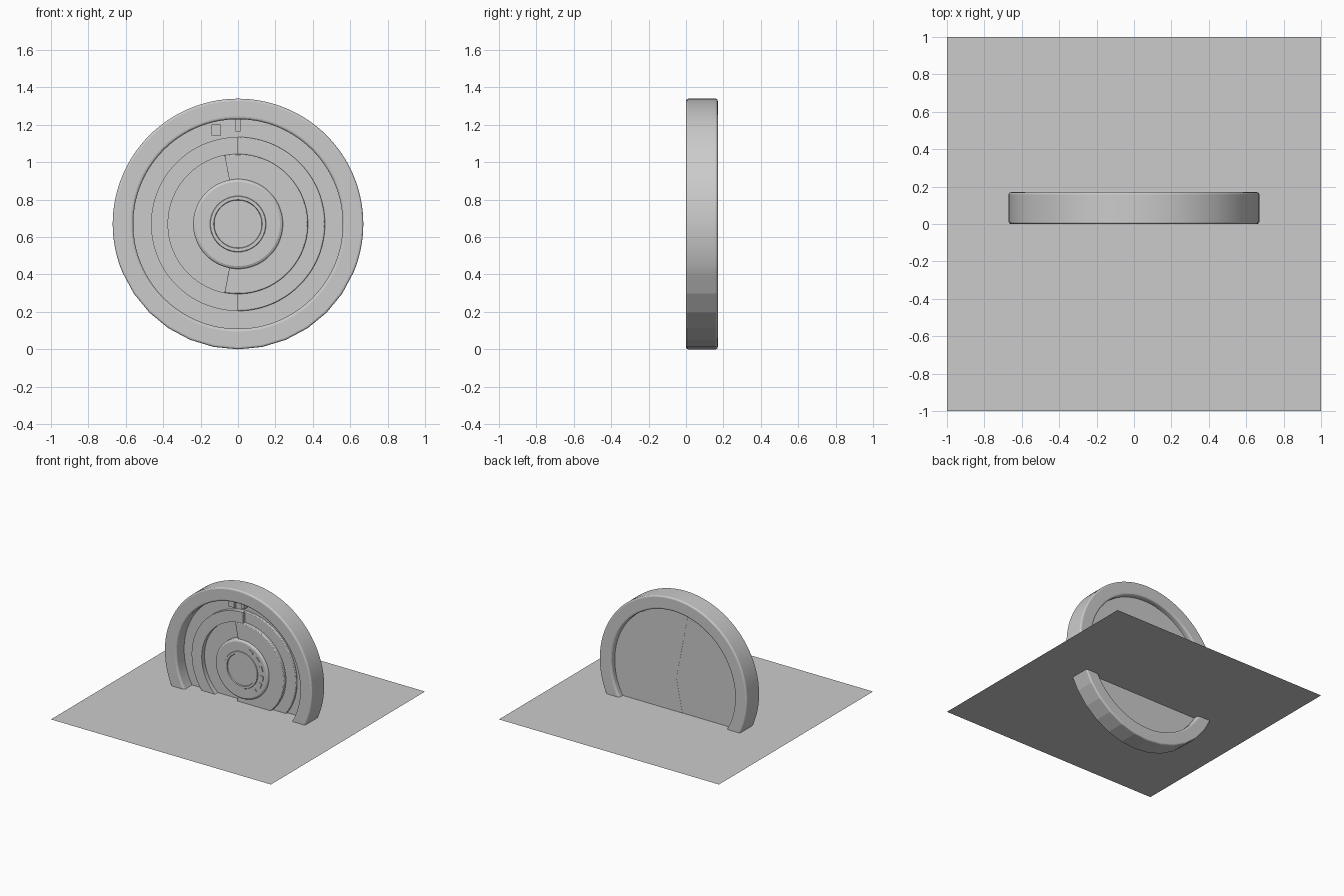
import bpy, bmesh, math
from mathutils import Matrix

if "Cube" in bpy.data.objects:
    bpy.data.objects.remove(bpy.data.objects["Cube"])

CZ = 0.67          # height of the door axis
SEAM = 101.1       # angle at which the chevron seam meets the rim
STEP = 11.25       # coarse facet width on the rim's underside


def finish(name, bm, angle=20):
    bmesh.ops.recalc_face_normals(bm, faces=bm.faces)
    me = bpy.data.meshes.new(name)
    bm.to_mesh(me)
    bm.free()
    ob = bpy.data.objects.new(name, me)
    bpy.context.collection.objects.link(ob)
    bpy.ops.object.select_all(action='DESELECT')
    ob.select_set(True)
    bpy.context.view_layer.objects.active = ob
    bpy.ops.object.shade_smooth_by_angle(angle=math.radians(angle))
    return ob


def polar(r, deg):
    a = math.radians(deg)
    return (r * math.cos(a), CZ + r * math.sin(a))


def arc(r, a0, a1, n=64):
    return [polar(r, a0 + (a1 - a0) * i / n) for i in range(n + 1)]


def prism(name, outline, y0, y1, bevel=0.0):
    """Extrude an x/z outline from y0 to y1."""
    bm = bmesh.new()
    front = bm.faces.new([bm.verts.new((x, y0, z)) for x, z in outline])
    ext = bmesh.ops.extrude_face_region(bm, geom=[front], use_keep_orig=True)
    for v in ext['geom']:
        if isinstance(v, bmesh.types.BMVert):
            v.co.y = y1
    ob = finish(name, bm)
    if bevel:
        m = ob.modifiers.new("edge_bevel", 'BEVEL')
        m.width, m.segments = bevel, 2
        m.limit_method, m.angle_limit = 'ANGLE', math.radians(40)
    return ob


def lathe(name, profile, radius=lambda r, a: r, closed=True, n=128, angle=20):
    """Spin an (r, y) profile round the door axis."""
    bm = bmesh.new()
    rows = []
    for i in range(n):
        a = 360 * i / n
        row = []
        for r, y in profile:
            x, z = polar(radius(r, a), a)
            row.append(bm.verts.new((x, y, z)))
        rows.append(row)
    k = len(profile)
    for i in range(n):
        p, q = rows[i], rows[(i + 1) % n]
        for j in range(k if closed else k - 1):
            bm.faces.new((p[j], p[(j + 1) % k], q[(j + 1) % k], q[j]))
    if not closed:
        bm.faces.new([row[-1] for row in rows])
    return finish(name, bm, angle)


def box(name, x, z, sx, sz, y0, y1, turn=0):
    bm = bmesh.new()
    bmesh.ops.create_cube(bm, size=1)
    bmesh.ops.scale(bm, vec=(sx, y1 - y0, sz), verts=bm.verts)
    bmesh.ops.rotate(bm, matrix=Matrix.Rotation(math.radians(-turn), 3, 'Y'), verts=bm.verts)
    bmesh.ops.translate(bm, vec=(x, (y0 + y1) / 2, z), verts=bm.verts)
    return finish(name, bm)


# Floor sheet, cutting through the lower part of the frame
bm = bmesh.new()
bmesh.ops.create_grid(bm, x_segments=1, y_segments=1, size=1)
bmesh.ops.translate(bm, vec=(0, 0, 0.395), verts=bm.verts)
finish("floor_sheet", bm)


# Round frame: fine on top, coarse flat facets on the hidden underside
def frame_radius(r, a):
    if r > 0.6 and 202.5 <= a <= 337.5:
        half = math.radians(STEP / 2)
        return r * math.cos(half) / math.cos(math.radians(a % STEP) - half)
    return r


def corner(r, y, a0, b):
    return [(r + b * math.cos(math.radians(a0 + t)), y + b * math.sin(math.radians(a0 + t)))
            for t in (0, 30, 60, 90)]


frame_profile = (corner(0.658, 0.158, 0, 0.012) + corner(0.575, 0.155, 90, 0.015)
                 + corner(0.575, 0.015, 180, 0.015) + corner(0.658, 0.012, 270, 0.012))
lathe("frame_ring", frame_profile, frame_radius, angle=8)

# Door leaves meeting along a chevron seam
centre = [(0.0, CZ)]
prism("left_leaf", arc(0.565, SEAM, 360 - SEAM) + centre, 0.10, 0.124)
for name, r, y in (("right_leaf", 0.565, 0.105), ("right_middle_tier", 0.465, 0.088),
                   ("right_inner_tier", 0.374, 0.062)):
    prism(name, arc(r, -SEAM, SEAM) + centre, y, 0.125, 0.006 if r < 0.5 else 0)

# Half-ring bar on the left leaf, overlapping the seam
prism("left_bar", arc(0.465, 90, 270) + arc(0.374, 270, 90), 0.063, 0.12)

# Hub with raised collar and dished centre
lathe("hub", [(0.24, 0.11), (0.24, 0.058), (0.235, 0.05), (0.225, 0.045), (0.15, 0.045),
              (0.147, 0.04), (0.13, 0.04), (0.127, 0.048)], closed=False)

# Small studs on the right of the hub
for i, a in enumerate((63, 39, 17, -6, -26, -51)):
    x, z = polar(0.188, a)
    box(f"hub_stud_{i + 1}", x, z, 0.024, 0.042, 0.038, 0.05, a)

# Latch pin and latch block at the top
box("latch_pin", 0, 1.2, 0.026, 0.07, 0.06, 0.11)
box("latch_block", -0.117, 1.172, 0.05, 0.06, 0.08, 0.11)
